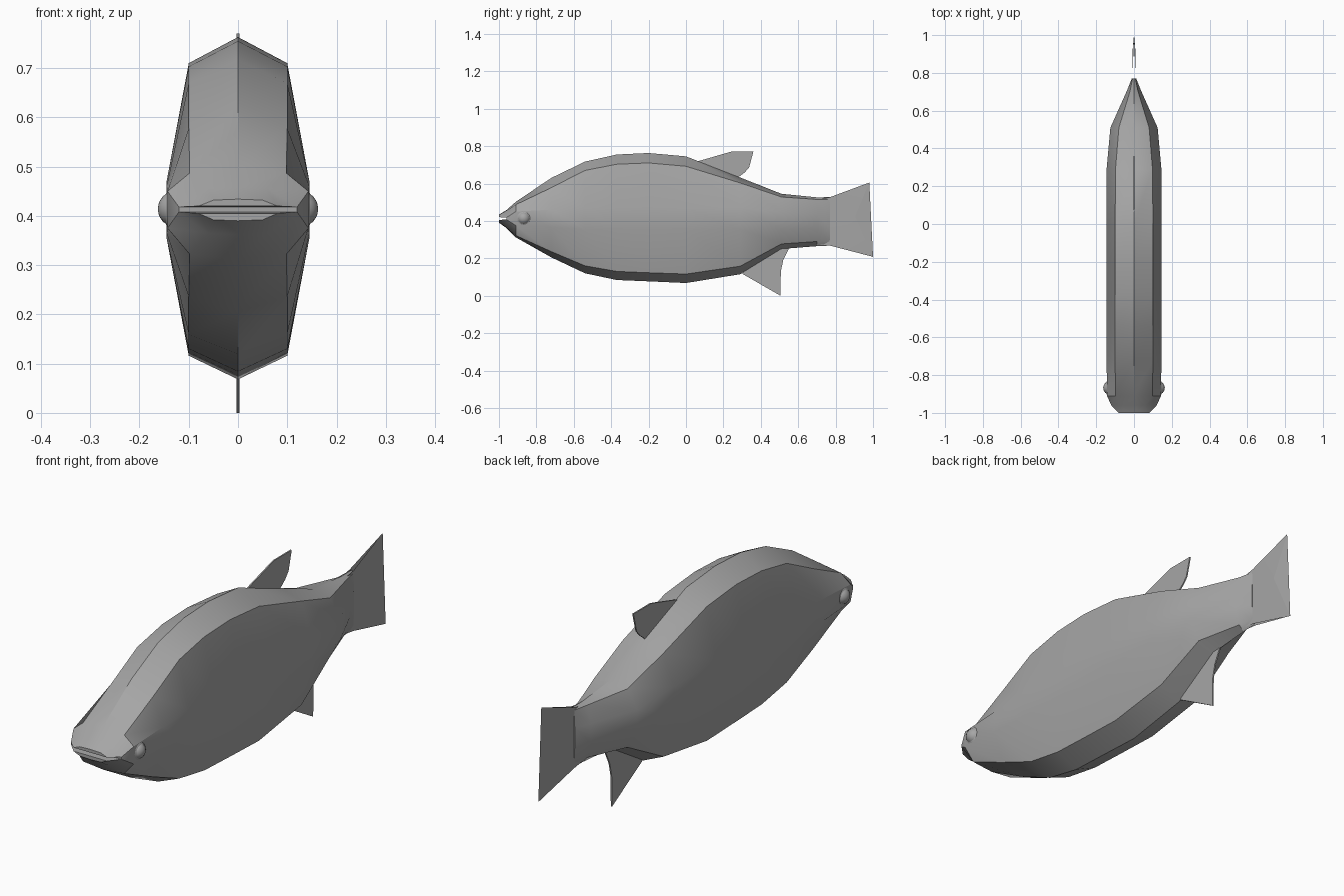
import bpy, bmesh, math
from mathutils import Matrix

if "Cube" in bpy.data.objects:
    bpy.data.objects.remove(bpy.data.objects["Cube"])

grey = bpy.data.materials.new("plain grey")
grey.diffuse_color = (0.38, 0.38, 0.38, 1)
grey.use_nodes = True
grey.node_tree.nodes["Principled BSDF"].inputs["Base Color"].default_value = grey.diffuse_color


def finish(bm, name, angle=30):
    bmesh.ops.remove_doubles(bm, verts=bm.verts, dist=0.0004)
    bmesh.ops.recalc_face_normals(bm, faces=bm.faces)
    me = bpy.data.meshes.new(name)
    bm.to_mesh(me)
    bm.free()
    me.materials.append(grey)
    ob = bpy.data.objects.new(name, me)
    bpy.context.collection.objects.link(ob)
    bpy.ops.object.select_all(action='DESELECT')
    ob.select_set(True)
    bpy.context.view_layer.objects.active = ob
    bpy.ops.object.shade_smooth_by_angle(angle=math.radians(angle))
    return ob


def bridge(bm, a, b):
    n = len(a)
    for i in range(n):
        bm.faces.new((a[i], a[(i + 1) % n], b[(i + 1) % n], b[i]))


# Body: (y, top, shoulder, side top, side bottom, belly edge, bottom, shoulder x, side x)
stations = [
    (-0.96, 0.458, 0.455, 0.418, 0.408, 0.365, 0.362, 0.060, 0.120),
    (-0.91, 0.502, 0.487, 0.450, 0.375, 0.322, 0.312, 0.098, 0.143),
    (-0.72, 0.630, 0.578, 0.460, 0.365, 0.236, 0.205, 0.100, 0.145),
    (-0.54, 0.717, 0.670, 0.470, 0.355, 0.160, 0.120, 0.100, 0.145),
    (-0.37, 0.755, 0.703, 0.470, 0.355, 0.130, 0.084, 0.100, 0.145),
    (-0.20, 0.763, 0.710, 0.470, 0.355, 0.123, 0.077, 0.100, 0.145),
    (0.00, 0.745, 0.692, 0.470, 0.355, 0.116, 0.068, 0.100, 0.145),
    (0.29, 0.632, 0.603, 0.470, 0.355, 0.158, 0.115, 0.098, 0.145),
    (0.51, 0.545, 0.528, 0.450, 0.355, 0.277, 0.250, 0.080, 0.125),
    (0.70, 0.526, 0.515, 0.440, 0.360, 0.290, 0.265, 0.022, 0.040),
    (0.77, 0.527, 0.515, 0.440, 0.360, 0.290, 0.268, 0.008, 0.012),
]
bm = bmesh.new()
rings = []
for y, top, sh, su, sl, be, bot, xs, xm in stations:
    half = [(xs, sh), (xm, su), (xm, sl), (xs, be)]
    pts = [(0, top)] + half + [(0, bot)] + [(-x, z) for x, z in reversed(half)]
    rings.append([bm.verts.new((x, y, z)) for x, z in pts])
for a, b in zip(rings, rings[1:]):
    bridge(bm, a, b)
bm.faces.new(rings[-1])

# Lips: the open front ring splits into an upper and a lower wedge
front = rings[0]
for idx, lip in (((8, 9, 0, 1, 2), ((-.08, .42), (-.05, .432), (0, .434), (.05, .432), (.08, .42))),
                 ((3, 4, 5, 6, 7), ((.08, .405), (.05, .392), (0, .39), (-.05, .392), (-.08, .405)))):
    end = [bm.verts.new((x, -1, z)) for x, z in lip]
    bridge(bm, [front[i] for i in idx], end)
    bm.faces.new(end)
bm.faces.new([front[i] for i in (2, 3, 7, 8)])   # back of the mouth
finish(bm, "body")


# Tail: tapers to a knife edge, with a thinner V-shaped web at the rear
bm = bmesh.new()
t = 0.009
for s in (-1, 1):
    P = [bm.verts.new(p) for p in ((s * .009, .72, .518), (s * t, .77, .527), (0, .98, .605),
                                   (s * t, .905, .425), (0, 1, .208), (s * t, .77, .268),
                                   (s * .009, .72, .275))]
    bm.faces.new((P[0], P[1], P[5], P[6]))
    bm.faces.new((P[1], P[2], P[3]))
    bm.faces.new((P[1], P[3], P[5]))
    bm.faces.new((P[3], P[4], P[5]))
    bm.faces.new((P[2], P[4], P[3]))
bmesh.ops.remove_doubles(bm, verts=bm.verts, dist=0.0004)
bmesh.ops.holes_fill(bm, edges=[e for e in bm.edges if e.is_boundary], sides=8)
finish(bm, "tail_fin", 4)


# Thin fins on the centre line
def fin(name, outline, thick):
    bm = bmesh.new()
    sides = [[bm.verts.new((s * thick, y, z)) for y, z in outline] for s in (-1, 1)]
    bridge(bm, *sides)
    for side in sides:
        bm.faces.new(side)
    finish(bm, name)


fin("dorsal_fin", [(.05, .715), (.24, .77), (.36, .77), (.338, .687), (.315, .66),
                   (.285, .637), (.27, .61), (.08, .68)], 0.003)
fin("anal_fin", [(.30, .118), (.505, 0), (.507, .13), (.52, .19), (.55, .252),
                 (.50, .28), (.33, .16)], 0.003)


# Eyes: a flattened socket rim with a rounded eyeball
for s, side in ((-1, "left"), (1, "right")):
    for part, r, depth, cx in (("eye_rim", .046, .022, .130), ("eyeball", .036, .034, .129)):
        bm = bmesh.new()
        bmesh.ops.create_uvsphere(bm, u_segments=12, v_segments=8, radius=1)
        bm.transform(Matrix.Translation((s * cx, -.868, .414)) @
                     Matrix.Diagonal((depth, r, r, 1)) @ Matrix.Rotation(math.pi / 2, 4, 'Y'))
        finish(bm, side + "_" + part, 40)
